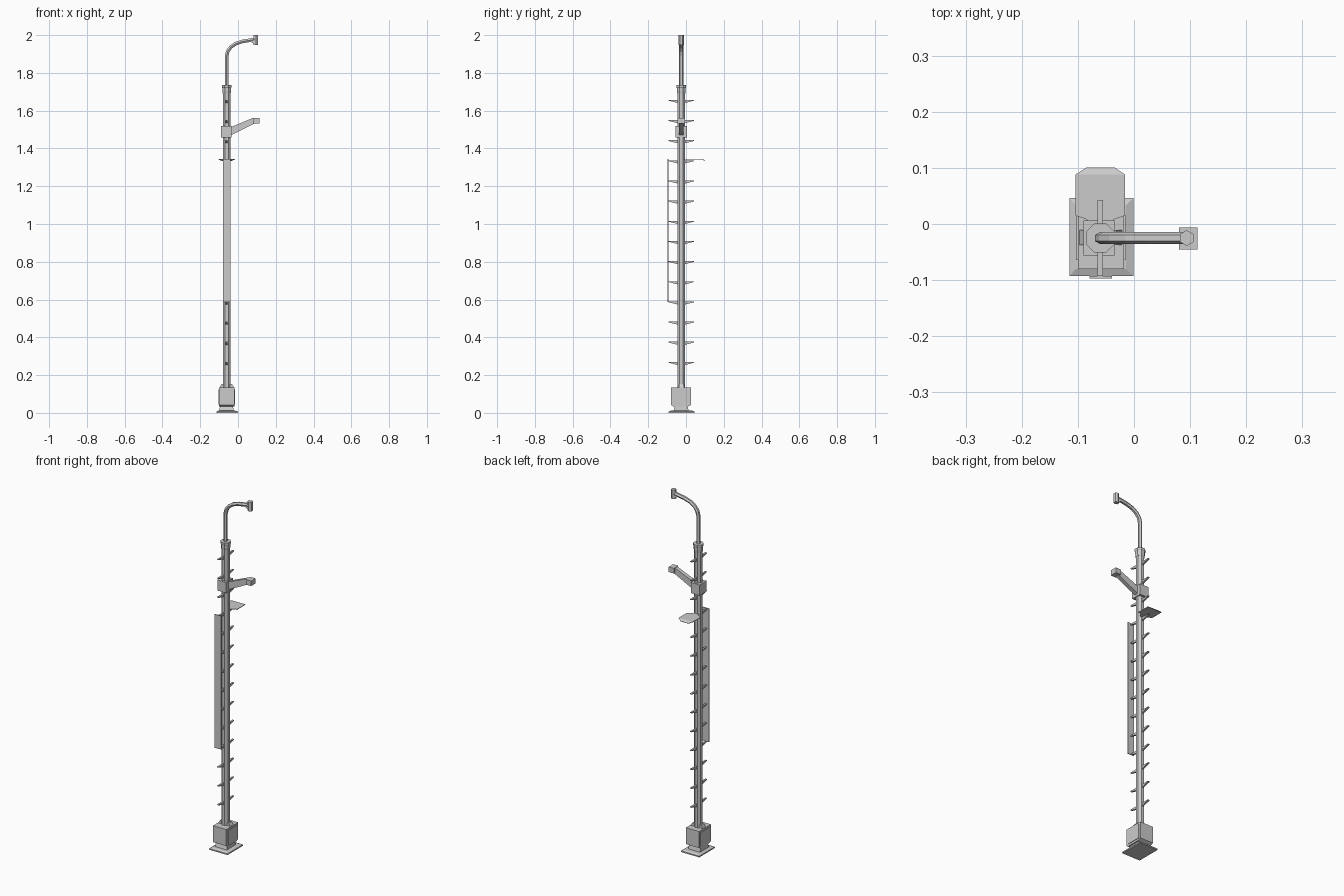
import bpy, bmesh, math
from mathutils import Vector

if "Cube" in bpy.data.objects:
    bpy.data.objects.remove(bpy.data.objects["Cube"])

PX, PY = -0.06, -0.025   # pole axis


def finish(name, bm):
    bmesh.ops.recalc_face_normals(bm, faces=bm.faces)
    me = bpy.data.meshes.new(name)
    bm.to_mesh(me)
    bm.free()
    ob = bpy.data.objects.new(name, me)
    bpy.context.collection.objects.link(ob)
    return ob


def loft(name, rings):
    """Skin a list of equal-length point rings and cap both ends."""
    bm = bmesh.new()
    vs = [[bm.verts.new(p) for p in r] for r in rings]
    n = len(vs[0])
    for a, b in zip(vs, vs[1:]):
        for i in range(n):
            j = (i + 1) % n
            bm.faces.new((a[i], a[j], b[j], b[i]))
    bm.faces.new(vs[0])
    bm.faces.new(vs[-1])
    return finish(name, bm)


def rect(x0, x1, y0, y1, z):
    return [(x0, y0, z), (x1, y0, z), (x1, y1, z), (x0, y1, z)]


def box(name, x0, x1, y0, y1, z0, z1):
    return loft(name, [rect(x0, x1, y0, y1, z0), rect(x0, x1, y0, y1, z1)])


def turned(name, cx, cy, profile, sides):
    """Faceted vertical body from (radius, z) pairs."""
    ang = [math.tau * (i + 0.5) / sides for i in range(sides)]
    return loft(name, [[(cx + r * math.cos(a), cy + r * math.sin(a), z) for a in ang]
                       for r, z in profile])


def extrude_x(name, prof, x0, x1):
    return loft(name, [[(x, y, z) for y, z in prof] for x in (x0, x1)])


def extrude_y(name, prof, y0, y1):
    return loft(name, [[(x, y, z) for x, z in prof] for y in (y0, y1)])


# Base: bevelled ground plate, foot and equipment box
loft("base_plate", [rect(-0.115, -0.001, -0.093, 0.046, 0),
                    rect(-0.115, -0.001, -0.093, 0.046, 0.007),
                    rect(-0.104, -0.014, -0.08, 0.034, 0.012)])
loft("base_foot", [rect(-0.098, -0.024, -0.066, 0.014, 0.01),
                   rect(-0.096, -0.026, -0.058, 0.008, 0.038)])
extrude_x("base_box", [(-0.08, 0.135), (0.027, 0.135), (0.027, 0.042),
                       (0.012, 0.034), (-0.066, 0.034), (-0.08, 0.042)],
          -0.1, -0.018)
for s, label in ((-1, "left"), (1, "right")):
    xs = sorted((PX + 0.001 + s * 0.04, PX + 0.001 + s * 0.044))
    box("base_side_cover_" + label, xs[0], xs[1], -0.064, 0.016, 0.045, 0.125)
loft("base_top_bracket", [rect(-0.098, -0.02, -0.037, -0.011, 0.133),
                          rect(-0.088, -0.032, -0.037, -0.011, 0.152)])

# Octagonal mast with a wider cap
turned("mast", PX, PY, [(0.022, 0.13), (0.022, 1.7)], 8)
turned("mast_cap", PX, PY, [(0.023, 1.69), (0.025, 1.705), (0.025, 1.72),
                            (0.028, 1.724), (0.028, 1.735)], 8)

# Climbing pegs: tapering wedges to the front and back
for i in range(14):
    z = 0.265 + i * 0.1067
    for s, tip, label in ((-1, -0.093, "front"), (1, 0.043, "back")):
        root = PY + s * 0.017
        extrude_x(f"peg_{label}_{i + 1}",
                  [(root, z + 0.005), (tip, z + 0.005), (tip, z + 0.001),
                   (root, z - 0.012)], PX - 0.005, PX + 0.005)

# Long flat panel carried by the front pegs
box("front_panel", -0.079, -0.039, -0.097, -0.093, 0.588, 1.343)

# Thin rear shelf with a drooped, tapering tip
half = [(0.024, 0.008, 1.343), (0.044, 0.015, 1.343),
        (0.044, 0.088, 1.343), (0.025, 0.1, 1.335)]
bm = bmesh.new()
L = [bm.verts.new((PX - x, y, z)) for x, y, z in half]
R = [bm.verts.new((PX + x, y, z)) for x, y, z in half]
inner = [bm.verts.new((PX + s * 0.012, -0.012, 1.343)) for s in (-1, 1)]
bm.faces.new((L[0], L[1], L[2], R[2], R[1], R[0], inner[1], inner[0]))
bm.faces.new((L[2], L[3], R[3], R[2]))
shelf = finish("rear_shelf", bm)
mod = shelf.modifiers.new("thickness", 'SOLIDIFY')
mod.thickness = 0.003
mod.offset = 0

# Lower side arm: clamp, sloping beam and square end block
box("lower_arm_clamp", -0.09, -0.035, -0.056, 0.006, 1.458, 1.518)
extrude_y("lower_arm", [(-0.04, 1.468), (0.088, 1.532), (0.088, 1.56),
                        (0.075, 1.56), (-0.04, 1.512)], PY - 0.011, PY + 0.011)
# End block is an open channel seen from the far side
extrude_y("lower_arm_end", [(0.08, 1.533), (0.113, 1.533), (0.113, 1.562),
                            (0.08, 1.562)], PY - 0.02, PY + 0.019)

# Upper bent tube, hexagonal section swept along its path
path = [Vector((x, PY, z)) for x, z in
        ((-0.06, 1.73), (-0.06, 1.89), (-0.054, 1.915), (-0.038, 1.937),
         (-0.012, 1.955), (0.025, 1.967), (0.09, 1.977))]
rings = []
for i, p in enumerate(path):
    t = (path[min(i + 1, len(path) - 1)] - path[max(i - 1, 0)]).normalized()
    u = Vector((0, 1, 0))
    v = t.cross(u)
    rings.append([p + 0.011 * (u * math.cos(math.tau * k / 6) + v * math.sin(math.tau * k / 6))
                  for k in range(6)])
loft("upper_arm", rings)

# Hexagonal head at the tube end with a small bracket
turned("upper_arm_head", 0.094, PY, [(0.014, 1.948), (0.014, 2.0)], 6)
extrude_y("upper_arm_bracket", [(0.064, 1.968), (0.085, 1.952), (0.085, 1.975)],
          PY - 0.008, PY + 0.008)
